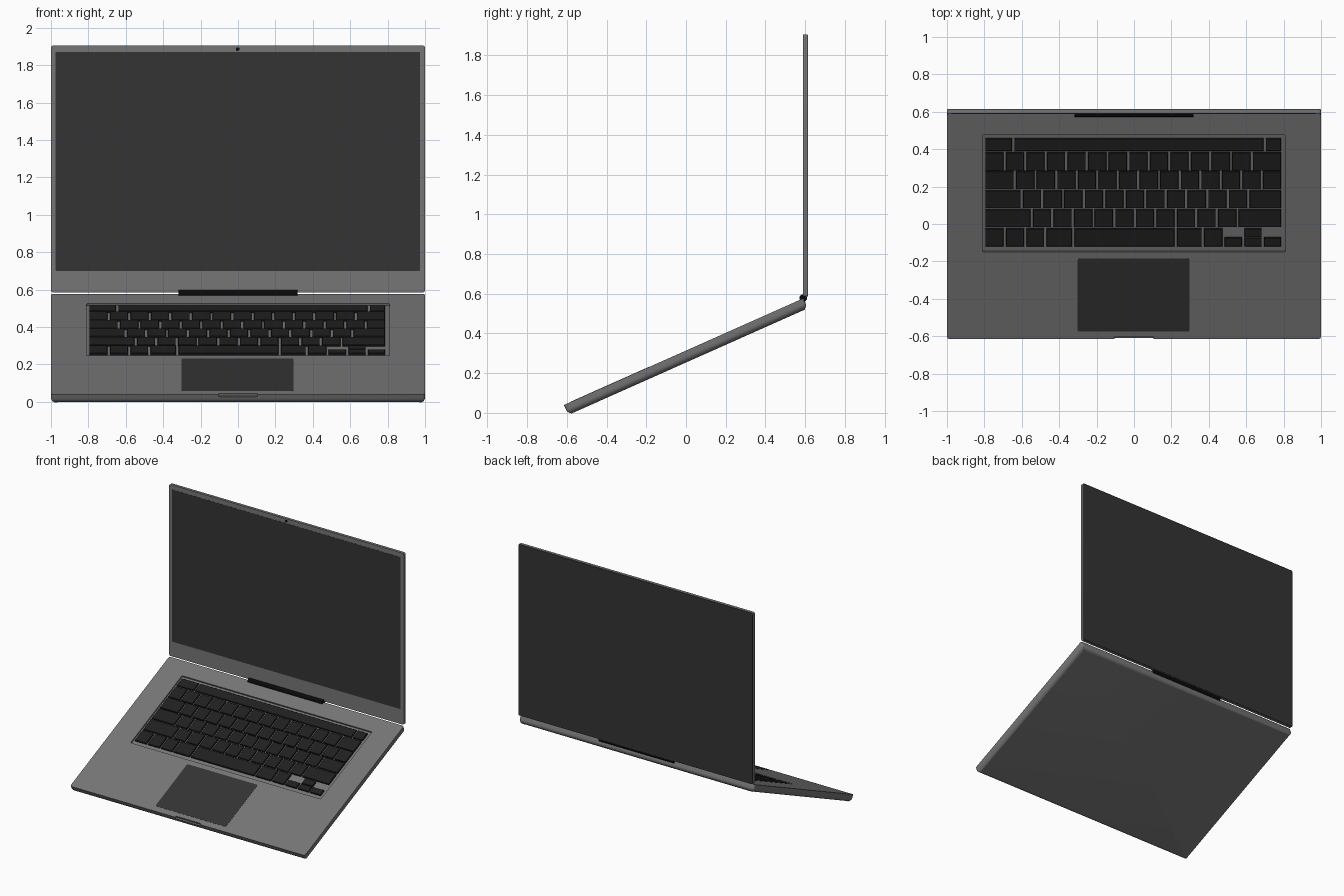
import bpy, bmesh, math
from mathutils import Matrix

if "Cube" in bpy.data.objects:
    bpy.data.objects.remove(bpy.data.objects["Cube"])

TILT = math.radians(24)
COS = math.cos(TILT)
# frame of the tilted deck: origin on the top front edge, y up the slope, z out of the deck
DECK = Matrix.Translation((0, -0.615, 0.04)) @ Matrix.Rotation(TILT, 4, 'X')


def material(name, v):
    m = bpy.data.materials.new(name)
    m.diffuse_color = (v, v, v, 1)
    m.use_nodes = True
    m.node_tree.nodes["Principled BSDF"].inputs["Base Color"].default_value = m.diffuse_color
    return m


BODY = material("grey_metal", 0.18)
SCREEN = material("dark_glass", 0.033)
KEY = material("key_black", 0.014)
BLACK = material("black", 0.003)


def finish(bm, name, mat, matrix=None):
    bmesh.ops.recalc_face_normals(bm, faces=bm.faces)
    me = bpy.data.meshes.new(name)
    bm.to_mesh(me)
    bm.free()
    ob = bpy.data.objects.new(name, me)
    bpy.context.collection.objects.link(ob)
    me.materials.append(mat)
    if matrix:
        ob.matrix_world = matrix
    return ob


def add_box(bm, x, y, z):
    """Add a box given (min, max) on each axis."""
    size = [b - a for a, b in (x, y, z)]
    mid = [(a + b) / 2 for a, b in (x, y, z)]
    m = Matrix.Translation(mid) @ Matrix.Diagonal((*size, 1))
    return bmesh.ops.create_cube(bm, size=1, matrix=m)['verts']


def round_edges(bm, axis, r, seg=4):
    """Round the box edges that run along one axis."""
    edges = [e for e in bm.edges
             if abs((e.verts[0].co - e.verts[1].co).normalized()[axis]) > 0.99]
    bmesh.ops.bevel(bm, geom=edges, offset=r, segments=seg, profile=0.5, affect='EDGES')


def panel(name, x, y, z, mat, axis, r, matrix=None):
    bm = bmesh.new()
    add_box(bm, x, y, z)
    round_edges(bm, axis, r)
    return finish(bm, name, mat, matrix)


def smooth(ob):
    bpy.ops.object.select_all(action='DESELECT')
    ob.select_set(True)
    bpy.context.view_layer.objects.active = ob
    bpy.ops.object.shade_smooth_by_angle(angle=math.radians(30))


def up(y):
    """Distance up the deck for a y position seen from the top."""
    return (y + 0.615) / COS


# base slab with rounded corners and a rounded underside
bm = bmesh.new()
add_box(bm, (-1, 1), (0, 1.32), (-0.055, 0))
round_edges(bm, 2, 0.014)
low = [e for e in bm.edges if all(v.co.z < -0.05 for v in e.verts)]
bmesh.ops.bevel(bm, geom=low, offset=0.03, segments=6, profile=0.5, affect='EDGES',
                clamp_overlap=False)
base = finish(bm, "base", BODY)

# keyboard recess and thumb notch cut out of the slab
FLOOR = -0.012
cutters = [
    panel("keyboard_cutter", (-0.81, 0.81), (up(-0.15), up(0.475)), (FLOOR, 0.05), BODY, 2, 0.006),
    panel("notch_cutter", (-0.105, 0.105), (-0.05, 0.011), (-0.014, 0.05), BODY, 1, 0.006),
]
for c in cutters:
    mod = base.modifiers.new("cut", 'BOOLEAN')
    mod.operation = 'DIFFERENCE'
    mod.solver = 'EXACT'
    mod.object = c
    c.hide_render = True
bpy.context.view_layer.objects.active = base
for mod in list(base.modifiers):
    bpy.ops.object.modifier_apply(modifier=mod.name)
for c in cutters:
    bpy.data.objects.remove(c)
base.matrix_world = DECK
smooth(base)

# keyboard: each row is a list of key starts, the last number closes the row
LEFT, RIGHT, PITCH, GAP = -0.795, 0.798, 0.11, 0.013


def even_row(first, count):
    return [first + i * PITCH for i in range(count + 1)]


rows = [
    (0.39, 0.455, [LEFT, -0.64, 0.705, RIGHT]),
    (0.285, 0.38, even_row(LEFT, 13) + [RIGHT]),
    (0.185, 0.28, [LEFT] + even_row(-0.63, 12) + [RIGHT]),
    (0.085, 0.178, [LEFT] + even_row(-0.593, 11) + [RIGHT]),
    (-0.018, 0.076, [LEFT] + even_row(-0.54, 10) + [RIGHT]),
    (-0.12, -0.027, [LEFT, -0.685, -0.575, -0.467, -0.318, 0.23, 0.375, 0.485]),
]
keys = [(a, b - GAP, y0, y1) for y0, y1, xs in rows for a, b in zip(xs, xs[1:])]
# arrow keys
keys += [(0.485, 0.578, -0.12, -0.075), (0.592, 0.683, -0.12, -0.076),
         (0.592, 0.683, -0.071, -0.027), (0.695, 0.785, -0.12, -0.075)]
bm = bmesh.new()
for x0, x1, y0, y1 in keys:
    add_box(bm, (x0, x1), (up(y0), up(y1)), (FLOOR - 0.001, 0))
tops = [e for e in bm.edges if all(v.co.z > -0.001 for v in e.verts)]
bmesh.ops.bevel(bm, geom=tops, offset=0.002, segments=1, affect='EDGES')
finish(bm, "keys", KEY, DECK)

# trackpad
panel("trackpad", (-0.302, 0.298), (up(-0.575), up(-0.185)), (-0.005, 0.001),
      SCREEN, 2, 0.012, DECK)

# upright lid: frame, dark back cover, display and camera
smooth(panel("lid_frame", (-1, 1), (0.590, 0.612), (0.585, 1.905), BODY, 1, 0.012))
panel("lid_back_cover", (-0.998, 0.998), (0.610, 0.615), (0.587, 1.903), SCREEN, 1, 0.012)
panel("display", (-0.975, 0.972), (0.589, 0.595), (0.70, 1.87), SCREEN, 1, 0.003)


def rod(name, r, length, matrix, mat):
    bm = bmesh.new()
    bmesh.ops.create_cone(bm, cap_ends=True, segments=24, radius1=r, radius2=r,
                          depth=length, matrix=matrix)
    ob = finish(bm, name, mat)
    smooth(ob)
    return ob


rod("camera", 0.010, 0.006, Matrix.Translation((-0.002, 0.5915, 1.886))
    @ Matrix.Rotation(math.pi / 2, 4, 'X'), BLACK)

# hinge barrel between deck and lid
rod("hinge", 0.019, 0.635, Matrix.Translation((0, 0.59, 0.578))
    @ Matrix.Rotation(math.pi / 2, 4, 'Y'), BLACK)
